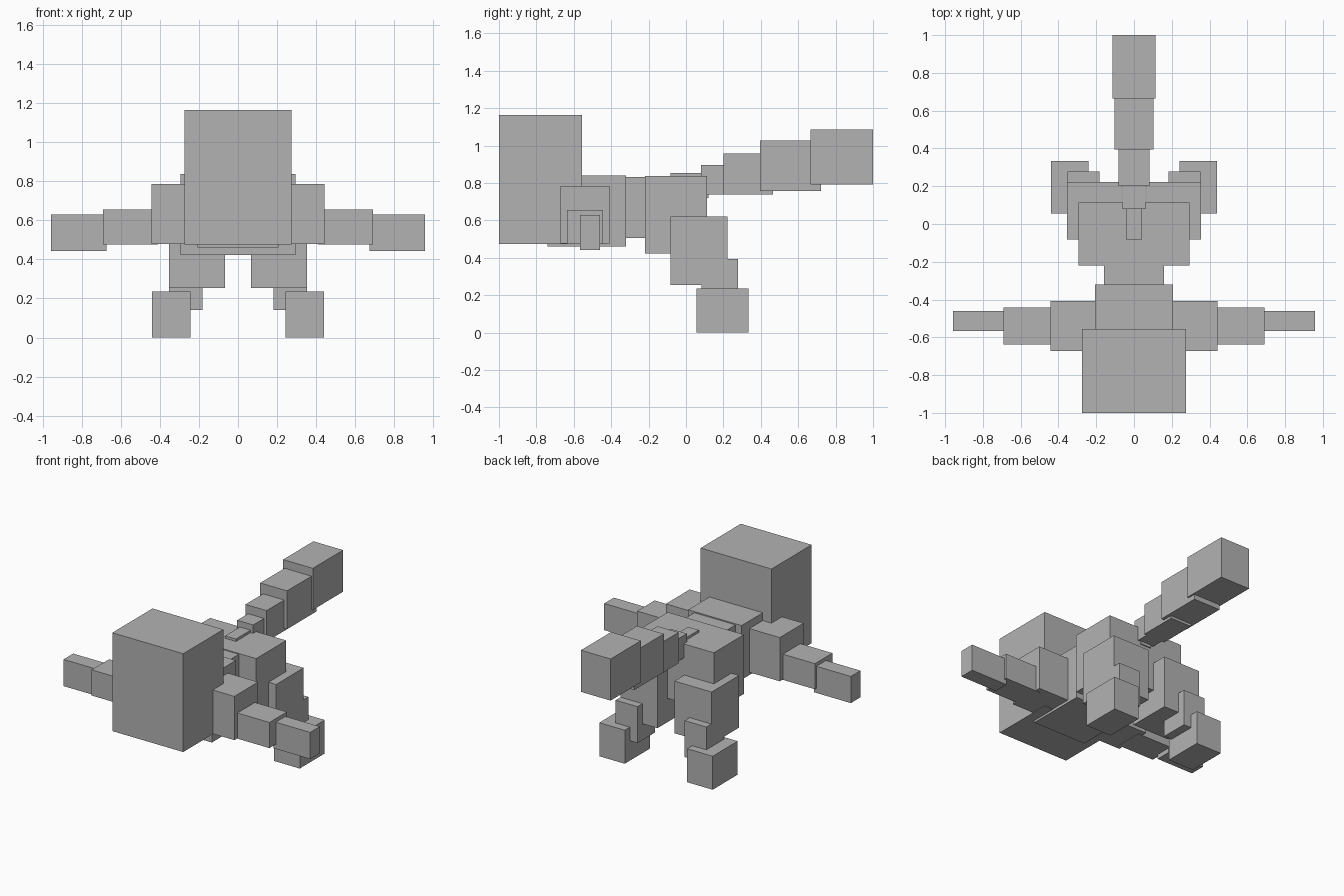
import bpy
import bmesh
from mathutils import Matrix, Vector

cube = bpy.data.objects.get("Cube")
if cube:
    bpy.data.objects.remove(cube, do_unlink=True)

# One plain grey for the whole model
GREY = (0.45, 0.45, 0.45, 1.0)
grey = bpy.data.materials.new("plain grey")
grey.use_nodes = True
grey.diffuse_color = GREY
grey.node_tree.nodes["Principled BSDF"].inputs["Base Color"].default_value = GREY


def box(name, x, y, z):
    """Block spanning the given (low, high) range on each axis."""
    low, high = (Vector(corner) for corner in zip(x, y, z))
    bm = bmesh.new()
    bmesh.ops.create_cube(bm, size=1, matrix=Matrix.Diagonal((*(high - low), 1)))
    mesh = bpy.data.meshes.new(name)
    bm.to_mesh(mesh)
    bm.free()
    mesh.materials.append(grey)
    obj = bpy.data.objects.new(name, mesh)
    obj.location = (low + high) / 2
    bpy.context.collection.objects.link(obj)


def centred(name, half_width, y, z):
    box(name, (-half_width, half_width), y, z)


def pair(name, x, y, z):
    box("left_" + name, x, y, z)
    box("right_" + name, (-x[1], -x[0]), y, z)


# Head and body
centred("head", 0.275, (-1.0, -0.555), (0.475, 1.165))
centred("chest", 0.207, (-0.74, -0.32), (0.46, 0.84))
centred("waist", 0.16, (-0.40, -0.15), (0.505, 0.832))
centred("hips", 0.295, (-0.22, 0.113), (0.422, 0.838))

# Tail, growing towards the tip
centred("tail_base", 0.042, (-0.083, 0.12), (0.72, 0.855))
centred("tail_second", 0.062, (0.08, 0.26), (0.74, 0.897))
centred("tail_middle", 0.082, (0.2, 0.465), (0.74, 0.957))
centred("tail_fourth", 0.104, (0.395, 0.722), (0.758, 1.027))
centred("tail_tip", 0.115, (0.665, 1.0), (0.793, 1.085))

# Arms
pair("upper_arm", (0.18, 0.442), (-0.672, -0.408), (0.478, 0.785))
pair("forearm", (0.41, 0.69), (-0.637, -0.443), (0.475, 0.655))
pair("hand", (0.672, 0.957), (-0.567, -0.46), (0.443, 0.63))

# Legs
pair("thigh", (0.066, 0.354), (-0.083, 0.222), (0.254, 0.62))
pair("shin", (0.182, 0.352), (0.082, 0.277), (0.14, 0.395))
pair("foot", (0.242, 0.44), (0.056, 0.333), (0.0, 0.235))
